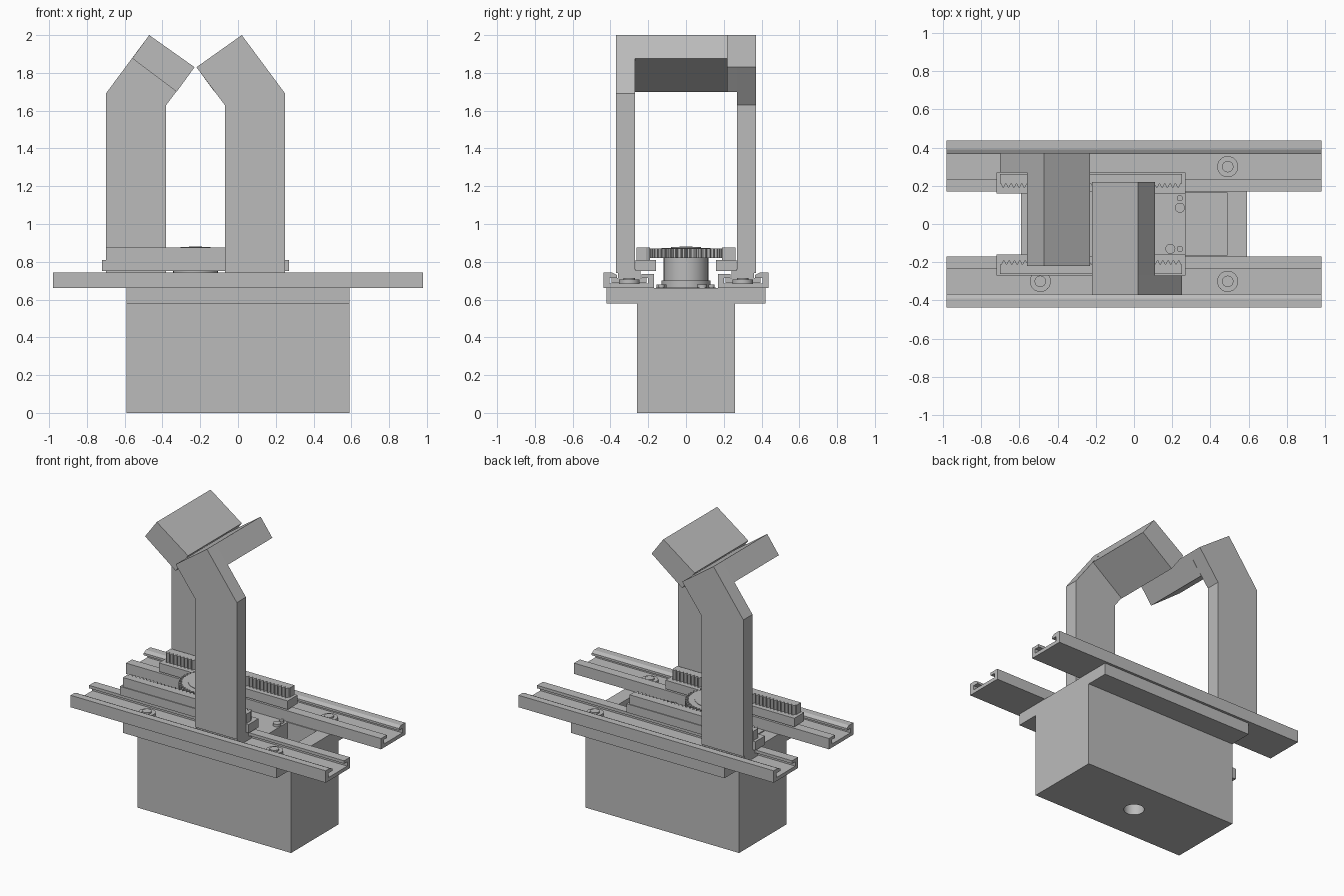
import bpy, bmesh, math
from mathutils import Matrix, Vector

old = bpy.data.objects.get("Cube")
if old:
    bpy.data.objects.remove(old, do_unlink=True)

grey = bpy.data.materials.new("plain_grey")
grey.use_nodes = True
colour = (0.5, 0.5, 0.5, 1)
grey.diffuse_color = colour
grey.node_tree.nodes["Principled BSDF"].inputs["Base Color"].default_value = colour

PIVOT_X = -0.225  # gear axis; the two jaws are half-turn copies about it


def prism(name, pts, axis, a, b, turn=None):
    """Extrude a 2D outline along an axis; turn = x of a half-turn axis."""
    place = {"x": lambda p, t: (t, p[0], p[1]),
             "y": lambda p, t: (p[0], t, p[1]),
             "z": lambda p, t: (p[0], p[1], t)}[axis]
    bm = bmesh.new()
    ends = [[bm.verts.new(place(p, t)) for p in pts] for t in (a, b)]
    for ring in ends:
        bm.faces.new(ring)
    n = len(pts)
    for i in range(n):
        j = (i + 1) % n
        bm.faces.new((ends[0][i], ends[0][j], ends[1][j], ends[1][i]))
    if turn is not None:
        spin = Matrix.Rotation(math.pi, 4, "Z")
        bmesh.ops.rotate(bm, verts=bm.verts, cent=Vector((turn, 0, 0)), matrix=spin)
    bmesh.ops.recalc_face_normals(bm, faces=bm.faces)
    mesh = bpy.data.meshes.new(name)
    bm.to_mesh(mesh)
    bm.free()
    mesh.materials.append(grey)
    ob = bpy.data.objects.new(name, mesh)
    bpy.context.collection.objects.link(ob)
    return ob


def box(name, x0, x1, y0, y1, z0, z1, turn=None):
    return prism(name, [(x0, y0), (x1, y0), (x1, y1), (x0, y1)], "z", z0, z1, turn)


def disc(name, x, y, r, z0, z1, n=32, turn=None):
    ring = [(x + r * math.cos(2 * math.pi * i / n),
             y + r * math.sin(2 * math.pi * i / n)) for i in range(n)]
    ob = prism(name, ring, "z", z0, z1, turn)
    for f in ob.data.polygons:
        f.use_smooth = len(f.vertices) == 4
    return ob


def cut(target, cutter):
    cutter.hide_render = True
    cutter.hide_viewport = True
    cutter.display_type = "WIRE"
    mod = target.modifiers.new("cut", "BOOLEAN")
    mod.operation = "DIFFERENCE"
    mod.solver = "EXACT"
    mod.object = cutter


# Housing: T-shaped section, hollow, with a round hole in the floor
half = [(0.26, 0), (0.26, 0.58), (0.42, 0.58), (0.42, 0.66)]
housing = prism("housing", half + [(-y, z) for y, z in reversed(half)], "x", -0.59, 0.59)
cut(housing, box("cavity_cutter", -0.49, 0.49, -0.163, 0.163, 0.08, 0.8))
cut(housing, disc("floor_hole_cutter", 0, 0, 0.065, -0.1, 0.2))

# Motor inside the housing, its fixing screws and its output hub
box("motor", -0.485, 0.27, -0.16, 0.16, 0.3, 0.663)
for x, y, r in ((0.24, 0.085, 0.026), (0.24, 0.135, 0.016),
                (0.19, -0.13, 0.026), (0.24, -0.13, 0.016)):
    disc("motor_screw", x, y, r, 0.66, 0.68, 20)
disc("hub_flange", PIVOT_X, 0, 0.13, 0.65, 0.70)
disc("hub", PIVOT_X, 0, 0.118, 0.68, 0.825)

# Pinion gear
TEETH = 42
outline = []
for i in range(TEETH):
    for part, r in ((-0.28, 0.17), (-0.12, 0.19), (0.12, 0.19), (0.28, 0.17)):
        a = 2 * math.pi * (i + part) / TEETH
        outline.append((PIVOT_X + r * math.cos(a), r * math.sin(a)))
gear = prism("pinion_gear", outline, "z", 0.82, 0.87)
disc("gear_ring", PIVOT_X, 0, 0.13, 0.865, 0.873)
disc("gear_washer", PIVOT_X, 0, 0.08, 0.87, 0.877)
disc("gear_screw", PIVOT_X, 0, 0.035, 0.87, 0.882, 20)

# Outlines shared by both sides
rail = [(-0.437, 0.66), (-0.17, 0.66), (-0.17, 0.735), (-0.235, 0.735),
        (-0.235, 0.715), (-0.2, 0.715), (-0.2, 0.685), (-0.405, 0.685),
        (-0.405, 0.715), (-0.365, 0.715), (-0.365, 0.73), (-0.39, 0.743),
        (-0.437, 0.743)]
finger = [(-0.07, 0.74), (0.25, 0.74), (0.25, 1.69), (0.02, 2.0),
          (-0.22, 1.83), (-0.07, 1.63)]
grip = [(0.02, 2.0), (-0.22, 1.83), (-0.125, 1.7), (0.11, 1.877)]

# Toothed edge of the rack
X0, X1, PITCH = -0.7, 0.25, 0.0277
rack = [(X1, -0.262), (X0, -0.262), (X0, -0.212)]
x = X0 + 0.006
while x + PITCH < X1:
    rack += [(x, -0.212), (x + 0.4 * PITCH, -0.19),
             (x + 0.6 * PITCH, -0.19), (x + 0.98 * PITCH, -0.212)]
    x += PITCH
rack.append((X1, -0.212))

for side, jaw_turn, rail_turn in (("front", None, None), ("back", PIVOT_X, 0)):
    # Fixed guide rail and its two screws
    prism(side + "_rail", rail, "x", -0.98, 0.98, rail_turn)
    for sx in (-0.49, 0.49):
        disc(side + "_rail_screw", sx, -0.3, 0.055, 0.68, 0.705, turn=rail_turn)
        disc(side + "_rail_screw_head", sx, -0.3, 0.03, 0.70, 0.715, 20, rail_turn)

    # Sliding jaw: foot, rack base, rack, upright finger and grip bar
    box(side + "_slider", -0.07, 0.25, -0.395, -0.21, 0.688, 0.713, jaw_turn)
    box(side + "_slider_neck", -0.07, 0.25, -0.36, -0.24, 0.705, 0.76, jaw_turn)
    box(side + "_rack_base", -0.72, 0.27, -0.268, -0.16, 0.75, 0.81, jaw_turn)
    prism(side + "_rack", rack, "z", 0.805, 0.875, jaw_turn)
    prism(side + "_finger", finger, "y", -0.37, -0.27, jaw_turn)
    prism(side + "_grip_bar", grip, "y", -0.27, 0.22, jaw_turn)
